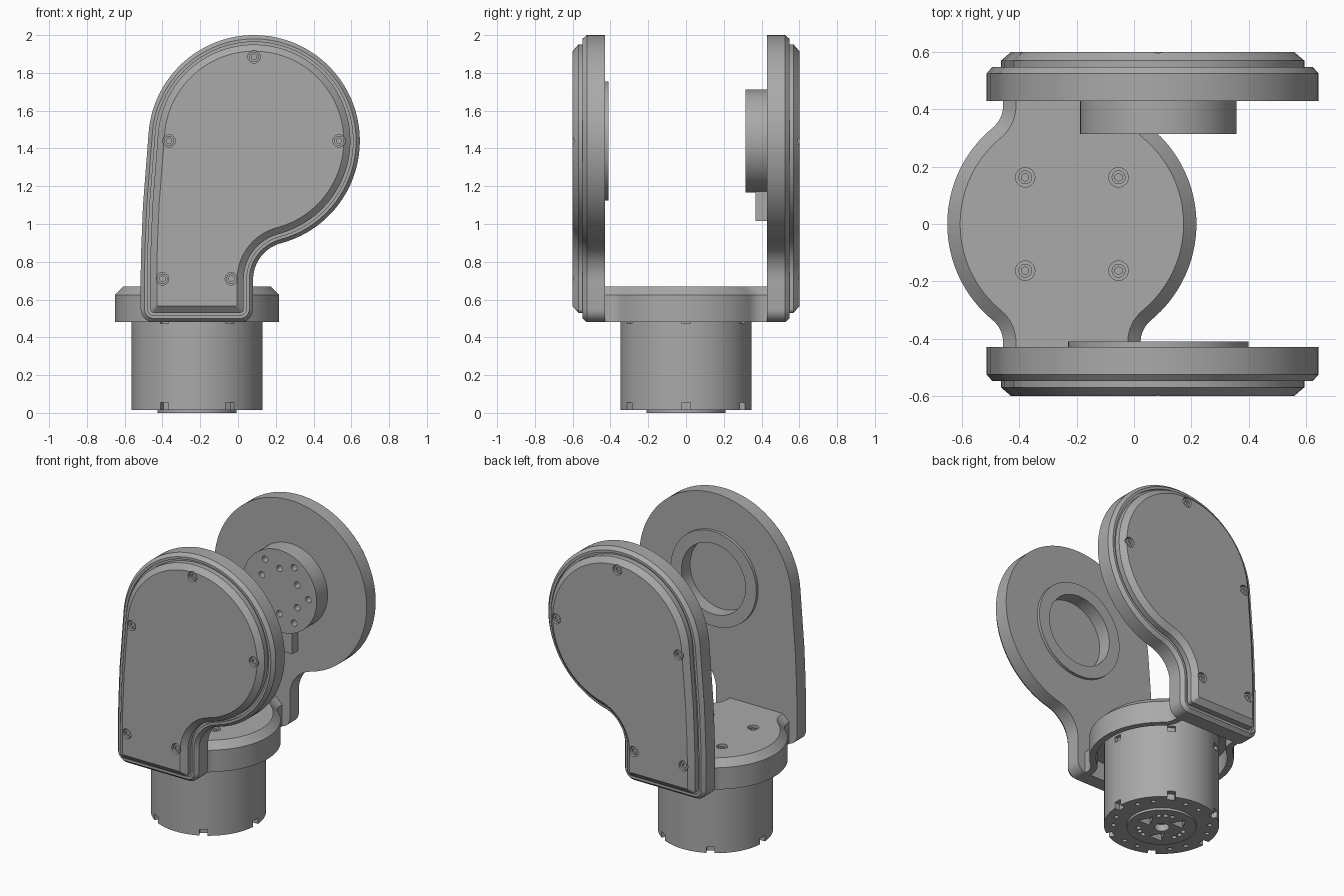
import bpy, bmesh
from math import sin, cos, pi, sqrt, atan2, radians
from mathutils import Matrix, Vector

if "Cube" in bpy.data.objects:
    bpy.data.objects.remove(bpy.data.objects["Cube"])

grey = bpy.data.materials.new("machined_grey")
grey.use_nodes = True
GREY = (0.4, 0.4, 0.4, 1)
grey.diffuse_color = GREY
grey.node_tree.nodes["Principled BSDF"].inputs["Base Color"].default_value = GREY

HEAD = (0.085, 1.44)     # x, z of the joint axis
BASE_X = -0.217          # x of the vertical motor axis


def finish(name, bm):
    """Turn a bmesh into a named, coloured object."""
    bmesh.ops.recalc_face_normals(bm, faces=bm.faces)
    mesh = bpy.data.meshes.new(name)
    bm.to_mesh(mesh)
    bm.free()
    mesh.materials.append(grey)
    obj = bpy.data.objects.new(name, mesh)
    bpy.context.collection.objects.link(obj)
    return obj


def activate(obj):
    bpy.ops.object.select_all(action='DESELECT')
    obj.select_set(True)
    bpy.context.view_layer.objects.active = obj


def cut(obj, bm):
    """Subtract the solids in bm from obj."""
    cutter = finish("cutter", bm)
    cutter.hide_render = True
    mod = obj.modifiers.new("cut", 'BOOLEAN')
    mod.object, mod.operation, mod.solver = cutter, 'DIFFERENCE', 'EXACT'
    activate(obj)
    bpy.ops.object.modifier_apply(modifier="cut")
    bpy.data.objects.remove(cutter)


def smooth(obj):
    activate(obj)
    bpy.ops.object.shade_smooth_by_angle(angle=radians(25))


def cyl(bm, a, b, r, n=24, turn=0):
    """Cylinder from point a to point b."""
    a, b = Vector(a), Vector(b)
    d = b - a
    m = Matrix.Translation((a + b) / 2) @ d.to_track_quat('Z', 'Y').to_matrix().to_4x4()
    bmesh.ops.create_cone(bm, cap_ends=True, segments=n, radius1=r, radius2=r,
                          depth=d.length, matrix=m @ Matrix.Rotation(turn, 4, 'Z'))


def box(bm, center, size, turn=0):
    m = Matrix.Translation(center) @ Matrix.Rotation(turn, 4, 'Z')
    bmesh.ops.create_cube(bm, size=1, matrix=m @ Matrix.Diagonal((*size, 1)))


def solid(name, *args):
    bm = bmesh.new()
    cyl(bm, *args)
    return finish(name, bm)


def loft(name, outline, profile, place):
    """Stack inset copies of an outline; profile holds (inset, height)."""
    bm = bmesh.new()
    rings = [[bm.verts.new(place(u, v, h)) for u, v in outline(d)] for d, h in profile]
    for lo, hi in zip(rings, rings[1:]):
        for i in range(len(lo)):
            j = (i + 1) % len(lo)
            bm.faces.new((lo[i], lo[j], hi[j], hi[i]))
    bm.faces.new(rings[0])
    bm.faces.new(rings[-1])
    return finish(name, bm)


def arc(cx, cy, r, a0, a1, n):
    return [(cx + r * cos(a0 + (a1 - a0) * i / n), cy + r * sin(a0 + (a1 - a0) * i / n))
            for i in range(n + 1)]


def arm_outline(d):
    """Round head on an offset stem, inset by d."""
    hx, hz = HEAD
    fx, span = 0.28, 0.76
    fz = hz - sqrt(span ** 2 - (fx - hx) ** 2)
    a = atan2(fz - hz, fx - hx)
    pts = arc(hx, hz, 0.56 - d, a, radians(177), 72)
    pts += [(-0.503 + d, 1.1), (-0.512 + d, 0.88), (-0.515 + d, 0.75)]
    r = max(0.07 - d, 0.006)
    left, right, low = -0.515 + d + r, 0.08 - d - r, 0.48 + d + r
    pts += arc(left, low, r, pi, 1.5 * pi, 8)
    pts += arc(right, low, r, 1.5 * pi, 2 * pi, 8)
    pts += arc(fx, fz, 0.2 + d, pi, a + pi, 16)[:-1]
    return pts


def bracket_outline(d):
    """Disc with a neck toward each arm, inset by d."""
    fx, span, end = 0.34, 0.535, 0.431
    fy = sqrt(span ** 2 - fx ** 2)
    a = atan2(fy, fx)
    half = arc(0, 0, 0.435 - d, -a, a, 32)[:-1]
    fillet = arc(fx, fy, 0.1 + d, a + pi, pi, 8)
    side = [(x, -y) for x, y in reversed(fillet)] + half[1:] + fillet
    side = [(0.24 - d, -end)] + side + [(0.24 - d, end)]
    return side + [(-x, -y) for x, y in side]


# Two mirrored arms with stepped, chamfered lids
ARM = [(0, 0.43), (0, 0.525), (0.02, 0.548), (0.036, 0.548), (0.036, 0.535),
       (0.05, 0.535), (0.05, 0.57), (0.085, 0.6)]
SCREWS = [(0.085, 1.885), (-0.365, 1.44), (0.535, 1.44), (-0.4, 0.71), (-0.035, 0.71)]
for side, name in ((-1, "front"), (1, "back")):
    arm = loft(name + "_arm", arm_outline, ARM, lambda x, z, y: (x, side * y, z))
    holes = bmesh.new()
    for x, z in SCREWS:
        cyl(holes, (x, side * 0.575, z), (x, side * 0.63, z), 0.033)
    if side < 0:
        cyl(holes, (HEAD[0], -0.5, HEAD[1]), (HEAD[0], -0.39, HEAD[1]), 0.235, 64)
    cut(arm, holes)
    smooth(arm)
    # Socket screws sunk in the lid
    heads, sockets = bmesh.new(), bmesh.new()
    for x, z in SCREWS:
        cyl(heads, (x, side * 0.57, z), (x, side * 0.59, z), 0.027)
        cyl(sockets, (x, side * 0.58, z), (x, side * 0.61, z), 0.016, 6)
    screws = finish(name + "_arm_screws", heads)
    cut(screws, sockets)
    smooth(screws)

# Bearing ring on the inner face of the front arm
ring = solid("bearing_ring", (HEAD[0], -0.432, HEAD[1]), (HEAD[0], -0.41, HEAD[1]), 0.315, 72)
bore = bmesh.new()
cyl(bore, (HEAD[0], -0.5, HEAD[1]), (HEAD[0], -0.39, HEAD[1]), 0.235, 64)
cut(ring, bore)
smooth(ring)

# Drive hub on the back arm, with two rings of six holes
hub = solid("drive_hub", (HEAD[0], 0.315, HEAD[1]), (HEAD[0], 0.432, HEAD[1]), 0.273, 64)
holes = bmesh.new()
for k in range(6):
    for r, a in ((0.213, k * pi / 3), (0.15, (k + 0.5) * pi / 3)):
        x, z = HEAD[0] + r * cos(a), HEAD[1] + r * sin(a)
        cyl(holes, (x, 0.3, z), (x, 0.365, z), 0.021, 20)
cut(hub, holes)
smooth(hub)

# Cable tab under the hub
bm = bmesh.new()
box(bm, (HEAD[0], 0.4, 1.115), (0.11, 0.064, 0.2))
finish("cable_tab", bm)

# Hollow bracket that joins the arms
bracket = loft("base_bracket", bracket_outline,
               [(0.04, 0.6), (0.04, 0.48), (0, 0.48), (0, 0.625), (0.045, 0.67)],
               lambda x, y, z: (BASE_X + x, y, z))
holes, heads, sockets = bmesh.new(), bmesh.new(), bmesh.new()
for dx in (-0.163, 0.163):
    for y in (-0.163, 0.163):
        x = BASE_X + dx
        cyl(holes, (x, y, 0.64), (x, y, 0.7), 0.034)
        cyl(heads, (x, y, 0.635), (x, y, 0.658), 0.024)
        cyl(sockets, (x, y, 0.646), (x, y, 0.68), 0.014, 6)
cut(bracket, holes)
smooth(bracket)
screws = finish("bracket_screws", heads)
cut(screws, sockets)
smooth(screws)

# Motor housing with notched rims and small holes underneath
motor = solid("motor_housing", (BASE_X, 0, 0.015), (BASE_X, 0, 0.6), 0.347, 80)
notches = bmesh.new()
for k in range(6):
    a = k * pi / 3
    x, y = BASE_X + 0.34 * cos(a), 0.34 * sin(a)
    box(notches, (x, y, 0.03), (0.06, 0.05, 0.05), a)
    box(notches, (x, y, 0.49), (0.03, 0.05, 0.036), a)
    for t in (0.35, 0.7):
        x, y = BASE_X + 0.29 * cos(a + t), 0.29 * sin(a + t)
        cyl(notches, (x, y, 0), (x, y, 0.04), 0.014, 12)
cyl(notches, (BASE_X, 0, 0), (BASE_X, 0, 0.05), 0.19, 48)
cut(motor, notches)
smooth(motor)

# Output flange with centre bore, wedge pockets and bolt holes
flange = solid("output_flange", (BASE_X, 0, 0), (BASE_X, 0, 0.06), 0.21, 64)
holes = bmesh.new()
cyl(holes, (BASE_X, 0, -0.01), (BASE_X, 0, 0.045), 0.045)
for k in range(3):
    a = k * 2 * pi / 3
    x, y = BASE_X + 0.115 * cos(a), 0.115 * sin(a)
    cyl(holes, (x, y, -0.01), (x, y, 0.045), 0.055, 3, a + pi)
    for t in (0.75, pi / 3, 1.35):
        x, y = BASE_X + 0.14 * cos(a + t), 0.14 * sin(a + t)
        cyl(holes, (x, y, -0.01), (x, y, 0.03), 0.015, 12)
cut(flange, holes)
smooth(flange)
